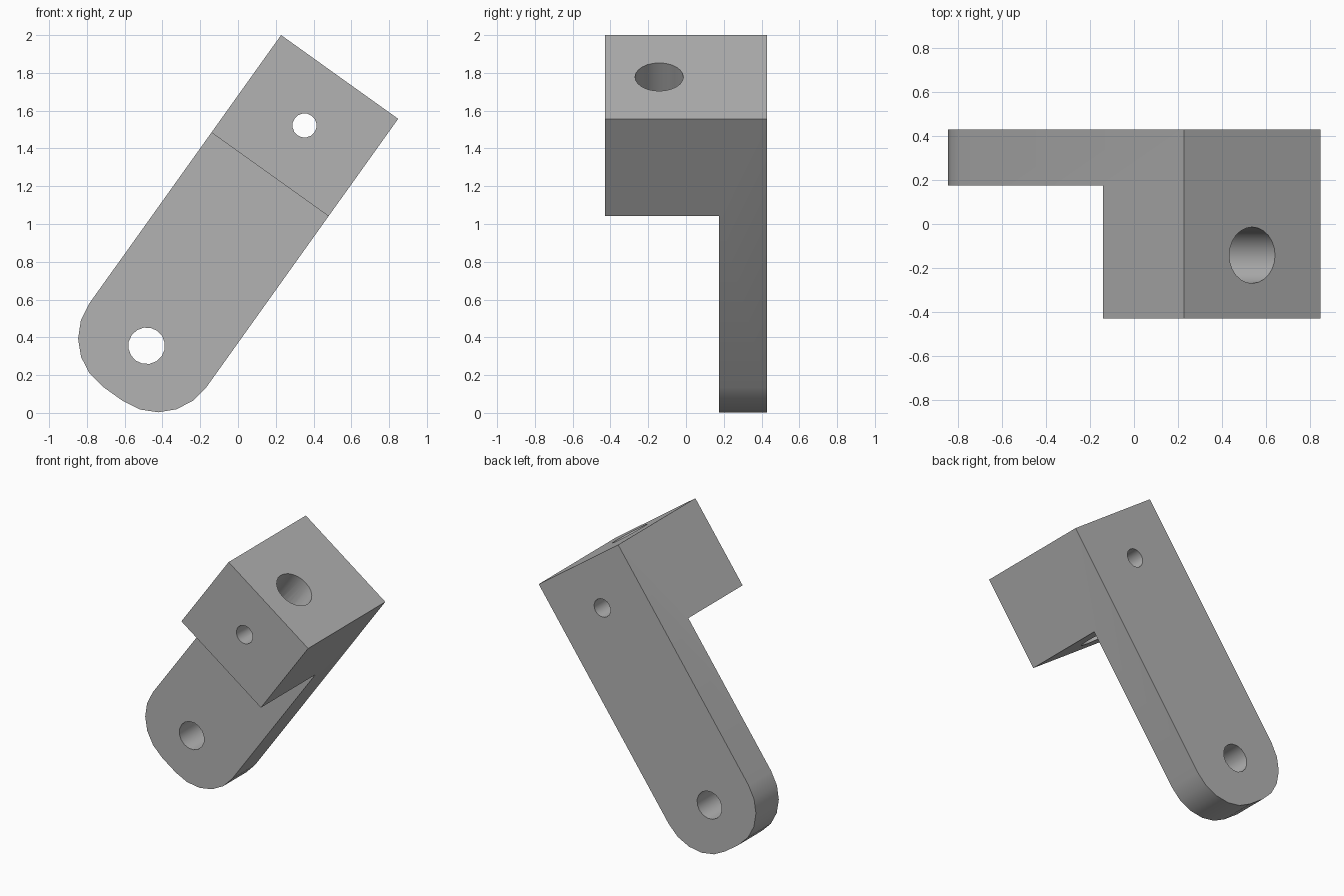
import bpy, bmesh, math
from mathutils import Matrix, Vector

cube = bpy.data.objects.get("Cube")
if cube:
    bpy.data.objects.remove(cube, do_unlink=True)

HALF_W, HALF_D = 0.381, 0.43      # half width and half depth of the block
BLOCK_H, LENGTH = 0.634, 2.063    # block height and full length along the tilted axis
ARM_FRONT = 0.175                 # front face of the thin arm
END_R = 0.316                     # rounding of the arm's free end
TILT = Matrix.Translation((0.538, 0, 1.7785)) @ Matrix.Rotation(math.radians(35.55), 4, 'Y')

grey = bpy.data.materials.new("plain grey")
grey.use_nodes = True
colour = (0.45, 0.45, 0.45, 1)
grey.diffuse_color = colour
grey.node_tree.nodes["Principled BSDF"].inputs["Base Color"].default_value = colour


def make_object(name, bm):
    bmesh.ops.recalc_face_normals(bm, faces=bm.faces)
    mesh = bpy.data.meshes.new(name)
    bm.to_mesh(mesh)
    bm.free()
    mesh.materials.append(grey)
    obj = bpy.data.objects.new(name, mesh)
    bpy.context.collection.objects.link(obj)
    obj.matrix_world = TILT
    return obj


def drill(target, name, radius, depth, place, sides):
    bm = bmesh.new()
    bmesh.ops.create_cone(bm, cap_ends=True, segments=sides, radius1=radius,
                          radius2=radius, depth=depth, matrix=place)
    cutter = make_object(name, bm)
    cutter.hide_render = True
    mod = target.modifiers.new(name, 'BOOLEAN')
    mod.operation, mod.solver, mod.object = 'DIFFERENCE', 'EXACT', cutter
    bpy.context.view_layer.objects.active = target
    bpy.ops.object.modifier_apply(modifier=name)
    bpy.data.objects.remove(cutter, do_unlink=True)


# Bracket body: L-shaped side profile drawn across the width
profile = [(-HALF_D, 0), (HALF_D, 0), (HALF_D, -LENGTH), (ARM_FRONT, -LENGTH),
           (ARM_FRONT, -BLOCK_H), (-HALF_D, -BLOCK_H)]
bm = bmesh.new()
side = bm.faces.new([bm.verts.new((-HALF_W, y, z)) for y, z in profile])
grown = bmesh.ops.extrude_face_region(bm, geom=[side])
bmesh.ops.translate(bm, vec=Vector((2 * HALF_W, 0, 0)),
                    verts=[v for v in grown["geom"] if isinstance(v, bmesh.types.BMVert)])

# Rounded corners on the free end of the arm
corners = [e for e in bm.edges
           if all(v.co.z < -LENGTH + 0.01 for v in e.verts)
           and abs(e.verts[0].co.x - e.verts[1].co.x) < 0.01]
bmesh.ops.bevel(bm, geom=corners, offset=END_R, segments=5, profile=0.5, affect='EDGES')
bracket = make_object("bracket", bm)

# Pivot hole, cross pin hole and the bore down the block
along_y = Matrix.Rotation(math.pi / 2, 4, 'X')
drill(bracket, "pivot_hole", 0.097, 3, Matrix.Translation((-0.004, 0, -1.752)) @ along_y, 16)
drill(bracket, "pin_hole", 0.064, 3, Matrix.Translation((-0.002, 0, -0.317)) @ along_y, 16)
drill(bracket, "shaft_bore", 0.128, 1.6, Matrix.Translation((0, -0.142, -0.3)), 24)

bpy.ops.object.select_all(action='DESELECT')
bracket.select_set(True)
bpy.context.view_layer.objects.active = bracket
bpy.ops.object.shade_smooth_by_angle(angle=math.radians(30))
